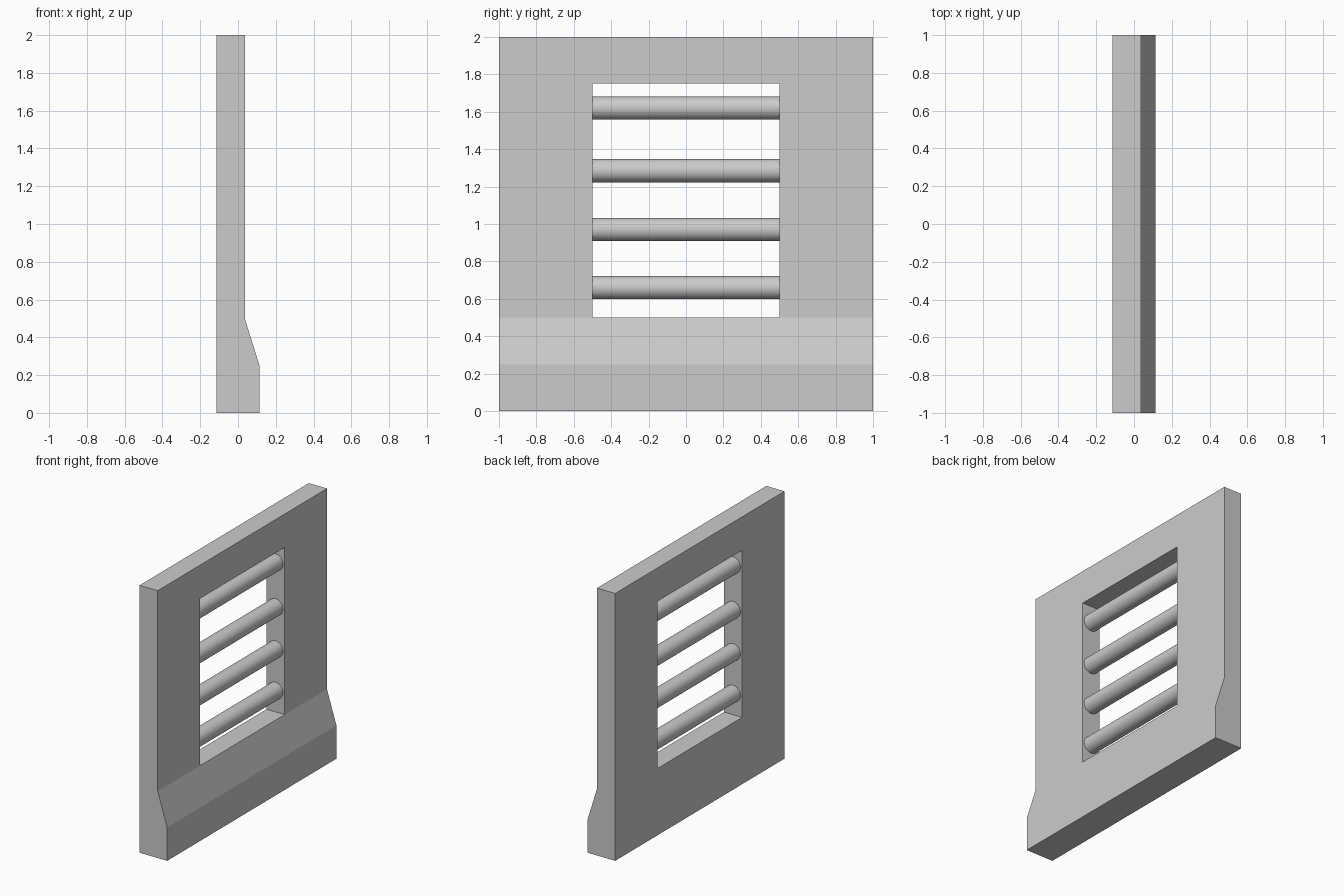
import bpy, bmesh, math
from mathutils import Matrix

cube = bpy.data.objects.get("Cube")
if cube:
    bpy.data.objects.remove(cube, do_unlink=True)

GREY = (0.6, 0.6, 0.6, 1.0)
mat = bpy.data.materials.new("plain grey")
mat.use_nodes = True
mat.diffuse_color = GREY
mat.node_tree.nodes["Principled BSDF"].inputs["Base Color"].default_value = GREY


def add_object(name, bm):
    bmesh.ops.recalc_face_normals(bm, faces=bm.faces)
    mesh = bpy.data.meshes.new(name)
    bm.to_mesh(mesh)
    bm.free()
    mesh.materials.append(mat)
    obj = bpy.data.objects.new(name, mesh)
    bpy.context.collection.objects.link(obj)
    return obj


def prism(name, profile, half_width):
    """Extrude an (x, z) profile symmetrically along y."""
    bm = bmesh.new()
    face = bm.faces.new([bm.verts.new((x, -half_width, z)) for x, z in profile])
    new = bmesh.ops.extrude_face_region(bm, geom=[face])["geom"]
    verts = [v for v in new if isinstance(v, bmesh.types.BMVert)]
    bmesh.ops.translate(bm, verts=verts, vec=(0, 2 * half_width, 0))
    return add_object(name, bm)


BACK, FACE, FOOT = -0.114, 0.036, 0.114
SILL, LINTEL = 0.5, 1.75

# Wall panel with a thickened, sloped foot
wall = prism("wall_panel", [(BACK, 0), (FOOT, 0), (FOOT, 0.25),
                            (FACE, SILL), (FACE, 2), (BACK, 2)], 1.0)

# Window opening
cutter = prism("window_cutter", [(-0.5, SILL), (0.5, SILL),
                                 (0.5, LINTEL), (-0.5, LINTEL)], 0.5)
cutter.hide_render = True
cutter.hide_viewport = True
cut = wall.modifiers.new("window_opening", 'BOOLEAN')
cut.operation = 'DIFFERENCE'
cut.solver = 'EXACT'
cut.object = cutter

# Horizontal round bars across the opening
for i, z in enumerate((0.66, 0.97, 1.285, 1.62)):
    bm = bmesh.new()
    place = Matrix.Translation(((BACK + FACE) / 2, 0, z)) @ Matrix.Rotation(math.pi / 2, 4, 'X')
    bmesh.ops.create_cone(bm, cap_ends=True, segments=32, radius1=0.062,
                          radius2=0.062, depth=1.01, matrix=place)
    bar = add_object(f"window_bar_{i + 1}", bm)
    bpy.ops.object.select_all(action='DESELECT')
    bar.select_set(True)
    bpy.context.view_layer.objects.active = bar
    bpy.ops.object.shade_smooth_by_angle(angle=math.radians(30))
